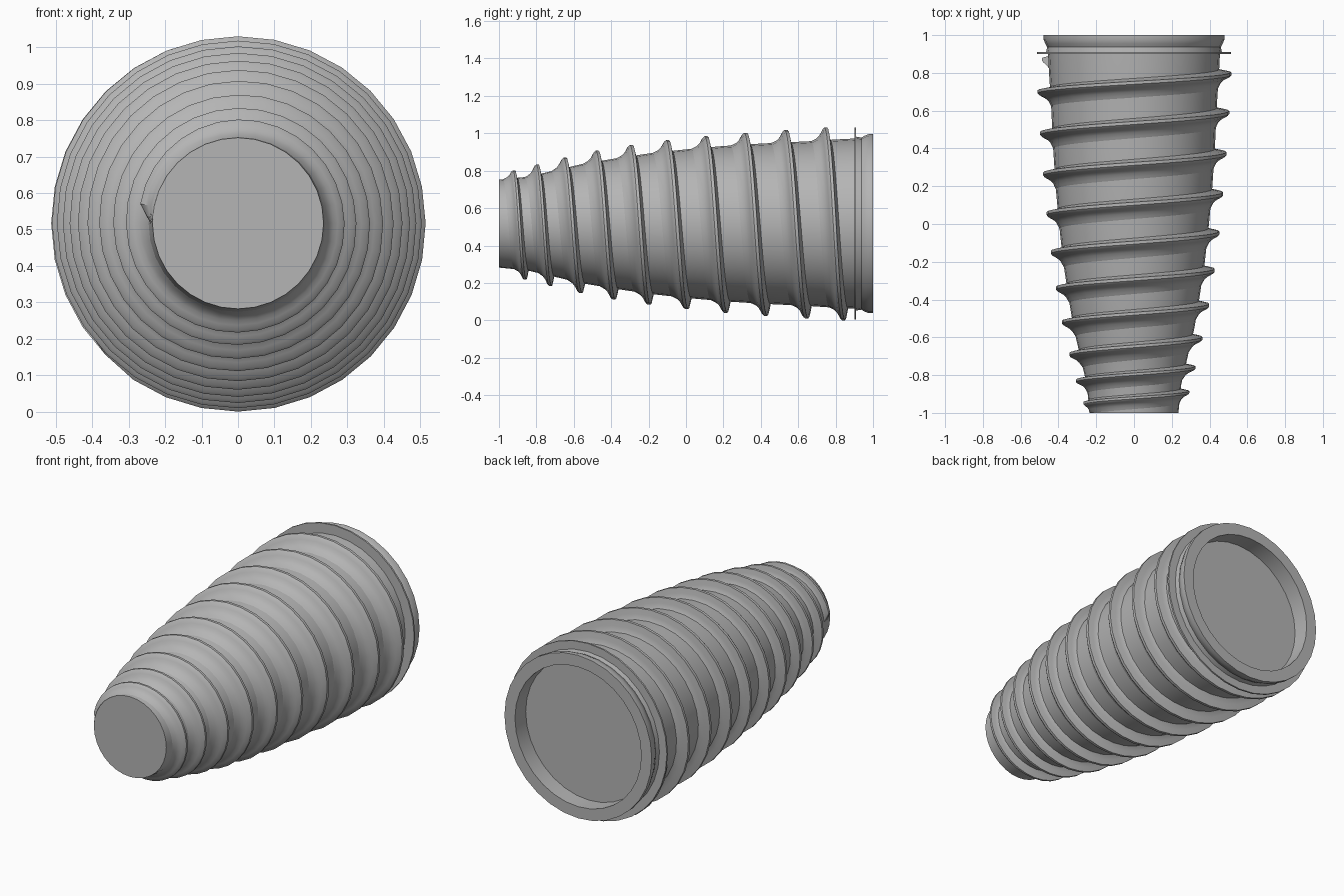
import bpy, bmesh
from math import sin, cos, pi, floor

if "Cube" in bpy.data.objects:
    bpy.data.objects.remove(bpy.data.objects["Cube"])

SIDES, CZ = 32, 0.517

# (y, radius) of the tapered core and of the thread crest
ROOT = [(-1, .235), (-.85, .25), (-.72, .28), (-.55, .32), (-.4, .345), (-.2, .375),
        (0, .397), (.2, .415), (.4, .428), (.65, .44), (.8, .45), (.9, .455)]
CREST = [(-.95, .272), (-.92, .285), (-.8, .315), (-.66, .35), (-.48, .39), (-.3, .42),
         (-.11, .445), (.1, .467), (.31, .485), (.53, .501), (.74, .513), (.84, .517), (1, .517)]
# crest position along y after each full turn
TURNS = list(enumerate([-.95, -.83, -.69, -.52, -.34, -.15, .055, .265, .48, .70, .89]))

grey = bpy.data.materials.new("dark_grey")
grey.diffuse_color = (.46, .46, .46, 1)
grey.use_nodes = True
grey.node_tree.nodes["Principled BSDF"].inputs["Base Color"].default_value = grey.diffuse_color


def lerp(table, t):
    if t <= table[0][0]:
        return table[0][1]
    for (a, va), (b, vb) in zip(table, table[1:]):
        if t <= b:
            return va + (vb - va) * (t - a) / (b - a)
    return table[-1][1]


def finish(bm, name):
    bmesh.ops.recalc_face_normals(bm, faces=bm.faces)
    mesh = bpy.data.meshes.new(name)
    bm.to_mesh(mesh)
    bm.free()
    mesh.materials.append(grey)
    ob = bpy.data.objects.new(name, mesh)
    bpy.context.collection.objects.link(ob)
    bpy.ops.object.select_all(action='DESELECT')
    ob.select_set(True)
    bpy.context.view_layer.objects.active = ob
    bpy.ops.object.shade_smooth_by_angle(angle=pi / 6)
    return ob


def point(bm, r, y, turn):
    # turn 0 is the left side, going over the top
    a = 2 * pi * turn
    return bm.verts.new((-r * cos(a), y, CZ + r * sin(a)))


def bridge(bm, a, b):
    n = len(a)
    for i in range(n):
        j = (i + 1) % n
        bm.faces.new((a[i], a[j], b[j], b[i]))


# Core: tapered body, thin flange, flared head and recessed end
profile = [(y, r) for y, r in ROOT] + [
    (.9, .513), (.91, .513), (.91, .465), (.937, .46), (.955, .47), (.975, .478),
    (1, .478), (1, .41), (.9, .41)]
bm = bmesh.new()
rings = [[point(bm, r, y, k / SIDES) for k in range(SIDES)] for y, r in profile]
for a, b in zip(rings, rings[1:]):
    bridge(bm, a, b)
bm.faces.new(rings[0])
bm.faces.new(rings[-1])
finish(bm, "implant_core")

# Thread: hollow-flanked profile (y offset, height) swept along the tapering helix
SECTION = [(-.09, -.05), (-.07, .06), (-.05, .19), (-.036, .38), (-.026, .62), (-.017, .88),
           (-.008, 1), (.008, 1), (.014, .5), (.02, .1), (.026, -.05)]
bm = bmesh.new()
rows = []
for k in range(10 * SIDES):
    u = k / SIDES
    i = min(floor(u), 9)
    y0 = min(lerp(TURNS, u), .872)
    scale = .35 + .65 * min(1, (TURNS[i + 1][1] - TURNS[i][1]) / .2)
    # the first section lies inside the core so the thread starts on a slant
    fade = 0 if k == 0 else min(1, (10.2 - u) / .35)
    row = []
    for dy, h in SECTION:
        y = min(max(y0 + dy * scale, -1), .9)
        base = lerp(ROOT, y)
        row.append(point(bm, base + (lerp(CREST, y0) - base) * h * (fade if h > 0 else 1), y, u))
    rows.append(row)
for a, b in zip(rows, rows[1:]):
    bridge(bm, a, b)
bm.faces.new(rows[0])
bm.faces.new(rows[-1])
finish(bm, "screw_thread")
